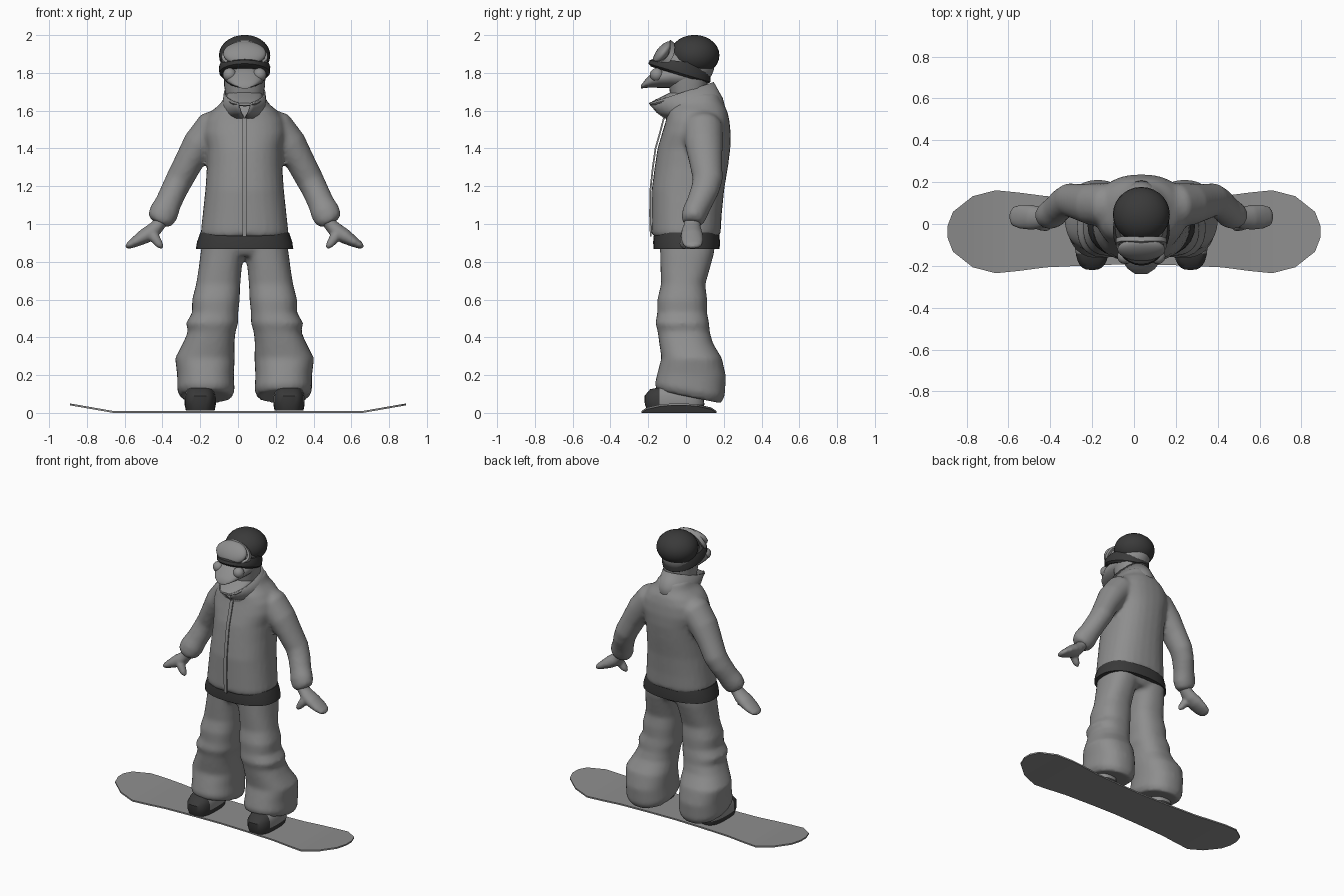
import bpy, bmesh, math
from mathutils import Vector, Matrix

if "Cube" in bpy.data.objects:
    bpy.data.objects.remove(bpy.data.objects["Cube"])

CX = 0.035  # the rider stands slightly off the board's middle


def material(name, value):
    m = bpy.data.materials.new(name)
    m.use_nodes = True
    col = (value, value, value, 1)
    m.diffuse_color = col
    m.node_tree.nodes["Principled BSDF"].inputs["Base Color"].default_value = col
    return m


GREY = material("mid grey", 0.27)
DARK = material("charcoal", 0.042)


def finish(name, bm, mats, angle=40, x=CX):
    bmesh.ops.recalc_face_normals(bm, faces=bm.faces[:])
    me = bpy.data.meshes.new(name)
    bm.to_mesh(me)
    bm.free()
    for m in mats:
        me.materials.append(m)
    ob = bpy.data.objects.new(name, me)
    ob.location.x = x
    bpy.context.collection.objects.link(ob)
    bpy.ops.object.select_all(action='DESELECT')
    ob.select_set(True)
    bpy.context.view_layer.objects.active = ob
    bpy.ops.object.shade_smooth_by_angle(angle=math.radians(angle))
    return ob


def skin(bm, rings, cap=True):
    """Bridge closed rings of points into a tube."""
    loops = [[bm.verts.new(p) for p in r] for r in rings]
    n = len(loops[0])
    for a, b in zip(loops, loops[1:]):
        for i in range(n):
            j = (i + 1) % n
            bm.faces.new((a[i], a[j], b[j], b[i]))
    if cap:
        bm.faces.new(loops[0][::-1])
        bm.faces.new(loops[-1])


def level(x, y, z, rx, ry, tilt=0, n=28, power=0.85):
    """Rounded ring around z, tilted so z changes with y."""
    pts = []
    for i in range(n):
        c, s = math.cos(math.tau * i / n), math.sin(math.tau * i / n)
        px = math.copysign(abs(c) ** power, c) * rx
        py = math.copysign(abs(s) ** power, s) * ry
        pts.append((x + px, y + py, z + tilt * py))
    return pts


def upright(bm, rows, power=0.85):
    skin(bm, [level(*r, power=power) for r in rows])


def limb(bm, rows, side=1, n=18):
    """Tube along a path of (x, y, z, thickness across, depth along y)."""
    pts = [Vector((side * r[0], r[1], r[2])) for r in rows]
    rings = []
    for i, p in enumerate(pts):
        t = (pts[min(i + 1, len(pts) - 1)] - pts[max(i - 1, 0)]).normalized()
        v = t.cross(Vector((0, 1, 0))).normalized()
        u = v.cross(t)
        rings.append([p + v * rows[i][3] * math.cos(math.tau * k / n)
                      + u * rows[i][4] * math.sin(math.tau * k / n) for k in range(n)])
    skin(bm, rings)


def ball(bm, centre, radii, tilt=0, seg=28):
    mat = (Matrix.Translation(centre) @ Matrix.Rotation(tilt, 4, 'X')
           @ Matrix.Diagonal((*radii, 1)))
    bmesh.ops.create_uvsphere(bm, u_segments=seg, v_segments=seg // 2, radius=1, matrix=mat)


def blend(ob, voxel=0.014, rounds=3):
    """Fuse overlapping volumes into one soft cloth surface."""
    r = ob.modifiers.new("fuse", 'REMESH')
    r.mode = 'VOXEL'
    r.voxel_size = voxel
    r.use_smooth_shade = True
    s = ob.modifiers.new("soften", 'SMOOTH')
    s.factor, s.iterations = 0.5, rounds


# Snowboard: half outline mirrored in x and y, tips bent up
half = [(0, .155), (.2, .16), (.42, .17), (.55, .187), (.66, .198), (.77, .17), (.865, .095), (.89, .03)]
width = dict(half)
bm = bmesh.new()
rings = []
for x in sorted({s * x for x in width for s in (1, -1)}):
    w = width[abs(x)]
    z = 0.04 * max(0, (abs(x) - .66) / .23)
    rings.append([(x, -.037 - w, z), (x, -.037 + w, z), (x, -.037 + w, z + .01), (x, -.037 - w, z + .01)])
skin(bm, rings)
finish("snowboard", bm, [GREY], 30, x=0)

# Trousers: two flared legs joined at the hips
bm = bmesh.new()
leg = [(.203, .015, .085, .135, .17, -.2), (.205, .02, .12, .152, .185, -.18), (.207, .03, .2, .15, .182, -.05),
       (.21, .03, .29, .158, .16), (.19, .0, .37, .136, .142), (.174, -.012, .43, .126, .138),
       (.172, -.02, .475, .138, .142), (.156, -.02, .53, .122, .132), (.152, -.02, .6, .126, .132),
       (.14, -.015, .68, .117, .117), (.13, -.005, .76, .114, .13), (.118, .005, .84, .116, .142),
       (.108, .01, .93, .112, .15)]
for side in (1, -1):
    upright(bm, [(side * r[0], *r[1:]) for r in leg])
upright(bm, [(0, .005, .83, .17, .12), (0, .008, .87, .21, .145), (0, .008, .93, .22, .15)])
blend(finish("trousers", bm, [GREY]))

# Boots: dark toe and sole, grey instep
for side, label in ((1, "left"), (-1, "right")):
    bm = bmesh.new()
    x = side * .235
    upright(bm, [(x, -.06, .012, .076, .145), (x, -.06, .045, .083, .158), (x, -.065, .09, .082, .155),
                 (x, -.055, .125, .07, .135), (x, -.03, .14, .05, .09)], power=.7)
    # cut the toe off cleanly so the colours meet on a straight line
    bmesh.ops.bisect_plane(bm, geom=bm.verts[:] + bm.edges[:] + bm.faces[:], plane_co=(0, -.14, 0),
                           plane_no=(0, 1, 0))
    for f in bm.faces:
        c = f.calc_center_median()
        f.material_index = 0 if c.z > .04 and c.y > -.14 else 1
    finish(label + "_boot", bm, [GREY, DARK])

# Dark lower shirt band below the jacket
bm = bmesh.new()
upright(bm, [(0, .003, .868, .258, .175), (0, .003, .905, .252, .177), (0, .003, .955, .235, .172)])
finish("waist_band", bm, [DARK])

# Jacket: torso and both sleeves fused
bm = bmesh.new()
upright(bm, [(0, 0, .935, .228, .178), (0, 0, .96, .232, .184), (0, .003, 1.05, .222, .186),
             (0, .01, 1.18, .208, .192), (0, .028, 1.3, .2, .194), (0, .042, 1.4, .2, .193),
             (0, .055, 1.48, .22, .182), (0, .062, 1.55, .21, .168), (0, .06, 1.6, .172, .158),
             (0, .06, 1.64, .125, .135), (0, .065, 1.69, .1, .11)])
sleeve = [(.1, .085, 1.535, .085, .1), (.17, .09, 1.505, .097, .105), (.24, .095, 1.42, .09, .1),
          (.295, .105, 1.33, .077, .088), (.345, .115, 1.235, .073, .08), (.373, .1, 1.18, .07, .075),
          (.405, .07, 1.11, .07, .068), (.428, .047, 1.06, .078, .068), (.445, .036, 1.025, .072, .062),
          (.455, .033, 1.005, .05, .05)]
for side in (1, -1):
    limb(bm, sleeve, side)
blend(finish("jacket", bm, [GREY]))

# Front placket: thin raised strip following the chest
bm = bmesh.new()
line = [(-.191, .935), (-.195, 1.05), (-.193, 1.18), (-.18, 1.3), (-.166, 1.4), (-.143, 1.48), (-.122, 1.56)]
skin(bm, [[(-.011, y, z), (.011, y, z), (.011, y + .009, z), (-.011, y + .009, z)] for y, z in line])
finish("front_placket", bm, [GREY])

# Collar: tilted stand-up funnel, pointed and open at the throat
bm = bmesh.new()
rows = []
for y, z, rx, ry, tilt, gap in [(.05, 1.575, .135, .165, .1, .04), (.02, 1.627, .118, .175, .22, .2),
                                (-.025, 1.695, .11, .172, .33, .4)]:
    row = []
    for i in range(31):
        a = -math.pi / 2 + gap + (math.tau - 2 * gap) * i / 30
        s = math.sin(a)
        px = rx * math.cos(a) * (1 - .15 * max(0, -s) ** 2)
        py = ry * s / math.cos(gap) if s < 0 else ry * s
        row.append(bm.verts.new((px, y + py, z + tilt * py)))
    rows.append(row)
for a, b in zip(rows, rows[1:]):
    for i in range(30):
        bm.faces.new((a[i], a[i + 1], b[i + 1], b[i]))
ob = finish("collar", bm, [GREY])
ob.modifiers.new("cloth", 'SOLIDIFY').thickness = .008

# Mittens with thumbs
for side, label in ((1, "left"), (-1, "right")):
    bm = bmesh.new()
    limb(bm, [(.43, .035, 1.03, .035, .042), (.46, .032, .99, .036, .045), (.49, .03, .96, .042, .055),
              (.53, .032, .935, .04, .06), (.58, .035, .905, .028, .058), (.615, .037, .885, .018, .045),
              (.628, .038, .876, .006, .02)], side)
    limb(bm, [(.5, .01, .965, .03, .03), (.475, -.005, .925, .028, .028), (.45, -.012, .89, .02, .024),
              (.435, -.014, .872, .008, .01)], side)
    blend(finish(label + "_mitten", bm, [GREY]), .009, 2)


# Head: skull and cheeks, long upper snout and open lower jaw
def snout(bm, rows):
    skin(bm, [[(rx * math.cos(math.tau * i / 20), y, z + rz * math.sin(math.tau * i / 20))
               for i in range(20)] for y, z, rx, rz in rows])


bm = bmesh.new()
ball(bm, (0, .01, 1.84), (.115, .14, .12))
upright(bm, [(0, .03, 1.56, .085, .09), (0, .015, 1.66, .095, .095), (0, .01, 1.73, .108, .1),
             (0, .01, 1.82, .112, .12)])
finish("head", bm, [GREY])
bm = bmesh.new()
snout(bm, [(0, 1.785, .112, .07), (-.08, 1.784, .114, .064), (-.14, 1.777, .107, .056), (-.18, 1.762, .09, .04),
           (-.215, 1.743, .064, .022), (-.238, 1.726, .03, .009)])
finish("upper_snout", bm, [GREY])
bm = bmesh.new()
snout(bm, [(.02, 1.69, .095, .05), (-.06, 1.672, .097, .036), (-.12, 1.652, .088, .026), (-.165, 1.64, .068, .017),
           (-.19, 1.634, .04, .007)])
finish("lower_jaw", bm, [GREY])
for side, label in ((1, "left"), (-1, "right")):
    bm = bmesh.new()
    ball(bm, (side * .079, -.155, 1.79), (.036, .036, .036), seg=20)
    finish(label + "_eye", bm, [GREY])

# Knit hat: slouching crown and turned band sloping up to the brow
bm = bmesh.new()
ball(bm, (0, .045, 1.893), (.136, .132, .108))
finish("hat_crown", bm, [DARK])
bm = bmesh.new()
upright(bm, [(0, -.035, 1.788, .122, .15, -.3), (0, -.035, 1.8, .134, .164, -.3),
             (0, -.03, 1.832, .136, .162, -.22), (0, -.02, 1.86, .125, .14, -.12)], power=1)
finish("hat_band", bm, [DARK])

# Goggles raised on the forehead: shallow lens and rounded frame
bm = bmesh.new()
ball(bm, (0, -.122, 1.903), (.114, .036, .076), -.65)
finish("goggle_lens", bm, [GREY])
bm = bmesh.new()
pose = Matrix.Translation((0, -.122, 1.903)) @ Matrix.Rotation(-.65, 4, 'X')
rings = []
for i in range(37):
    a = math.tau * i / 36
    c, s = math.cos(a), math.sin(a)
    notch = .022 * max(0, -s) ** 12
    rings.append([pose @ Vector((c * (.115 + d), e + .04 * c * c, s * (.074 + d) + notch))
                  for d, e in ((-.008, -.014), (.007, -.012), (.007, .015), (-.008, .015))])
skin(bm, rings, cap=False)
bmesh.ops.remove_doubles(bm, verts=bm.verts[:], dist=.0001)
finish("goggle_frame", bm, [GREY])
